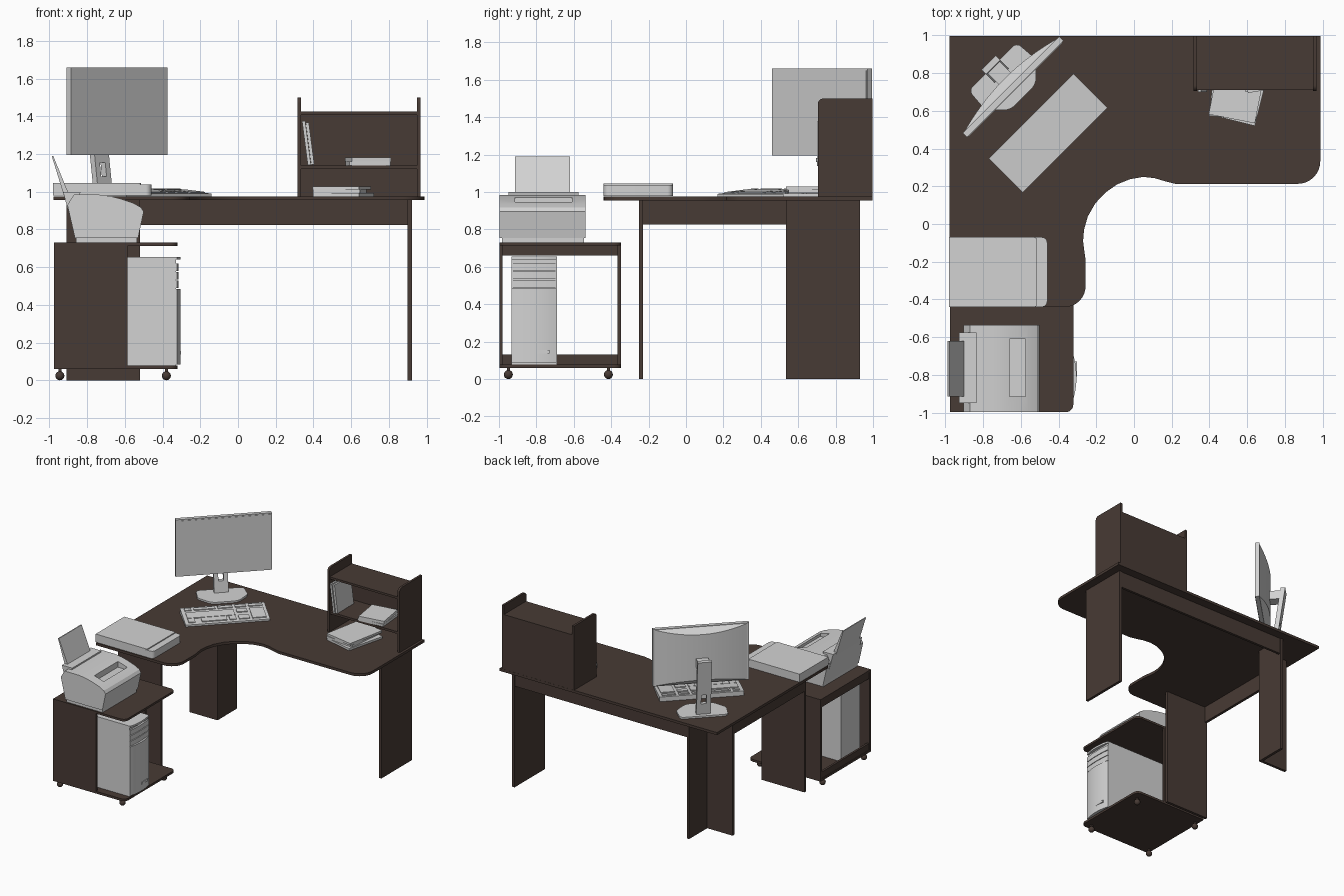
import bpy, bmesh, math
from mathutils import Matrix, Vector

if "Cube" in bpy.data.objects:
    bpy.data.objects.remove(bpy.data.objects["Cube"])


def material(name, rgb):
    m = bpy.data.materials.new(name)
    m.diffuse_color = (*rgb, 1)
    m.use_nodes = True
    m.node_tree.nodes["Principled BSDF"].inputs["Base Color"].default_value = m.diffuse_color
    return m


WOOD = material("dark_wood", (0.064, 0.043, 0.035))
GREY = material("light_grey", (0.65, 0.65, 0.65))
I4 = Matrix.Identity(4)


def finish(name, bm, mat, mw=I4):
    bmesh.ops.recalc_face_normals(bm, faces=bm.faces)
    me = bpy.data.meshes.new(name)
    bm.to_mesh(me)
    bm.free()
    me.materials.append(mat)
    me.shade_smooth()
    me.set_sharp_from_angle(angle=math.radians(25))
    ob = bpy.data.objects.new(name, me)
    ob.matrix_world = mw
    bpy.context.collection.objects.link(ob)
    return ob


def prism(name, pts, axis, a, b, mat, mw=I4):
    """Extrude a 2D outline along x (pts = y,z), y (pts = x,z) or z (pts = x,y)."""
    put = {'x': lambda p, d: (d, p[0], p[1]),
           'y': lambda p, d: (p[0], d, p[1]),
           'z': lambda p, d: (p[0], p[1], d)}[axis]
    bm = bmesh.new()
    f = bm.faces.new([bm.verts.new(put(p, a)) for p in pts])
    ext = bmesh.ops.extrude_face_region(bm, geom=[f])
    shift = Vector(put((0, 0), b - a))
    bmesh.ops.translate(bm, vec=shift,
                        verts=[v for v in ext['geom'] if isinstance(v, bmesh.types.BMVert)])
    return finish(name, bm, mat, mw)


def box(name, x, y, z, mat, mw=I4):
    return prism(name, [(x[0], y[0]), (x[1], y[0]), (x[1], y[1]), (x[0], y[1])],
                 'z', z[0], z[1], mat, mw)


def rounded(pts, n=8):
    """Outline from (x, y, radius) corners; radius 0 stays sharp."""
    out = []
    for i, (x, y, r) in enumerate(pts):
        p = Vector((x, y))
        if not r:
            out.append((x, y))
            continue
        u = (Vector(pts[i - 1][:2]) - p).normalized()
        v = (Vector(pts[(i + 1) % len(pts)][:2]) - p).normalized()
        w = math.sin(u.angle(v) / 2)
        a, b = p + u * r, p + v * r
        for k in range(n + 1):
            t = k / n
            c0, c1, c2 = (1 - t) ** 2, 2 * w * t * (1 - t), t * t
            q = (a * c0 + p * c1 + b * c2) / (c0 + c1 + c2)
            out.append((q.x, q.y))
    return out


def placed(x, y, z, turn):
    return Matrix.Translation((x, y, z)) @ Matrix.Rotation(math.radians(turn), 4, 'Z')


# Corner desk top with a concave sitting curve
bay = [(0.22, 0.213), (0.17, 0.225), (0.11, 0.243), (0.05, 0.25), (-0.02, 0.238),
       (-0.09, 0.21), (-0.15, 0.168), (-0.205, 0.11), (-0.245, 0.04), (-0.265, -0.03),
       (-0.27, -0.09), (-0.264, -0.14), (-0.257, -0.19)]
prism("desk_top", rounded([(-0.978, 0.997, 0), (0.988, 0.997, 0), (0.988, 0.213, 0.12)]
      + [(x, y, 0) for x, y in bay] + [(-0.257, -0.44, 0.11), (-0.978, -0.44, 0)]),
      'z', 0.955, 0.976, WOOD)

# Panel legs and aprons
box("right_leg", (0.9, 0.922), (0.535, 0.93), (0, 0.955), WOOD)
box("left_leg", (-0.91, -0.52), (-0.252, -0.23), (0, 0.955), WOOD)
box("corner_leg_side", (-0.68, -0.658), (0.675, 0.93), (0, 0.955), WOOD)
box("corner_leg_front", (-0.91, -0.68), (0.675, 0.697), (0, 0.955), WOOD)
box("back_apron", (-0.658, 0.9), (0.905, 0.925), (0.825, 0.955), WOOD)
box("side_apron", (-0.91, -0.888), (-0.23, 0.675), (0.825, 0.955), WOOD)

# Bookshelf on the desk
side = rounded([(0.705, 0.976, 0), (0.996, 0.976, 0), (0.996, 1.5, 0), (0.705, 1.5, 0.03)])
for label, x in (("left", 0.315), ("right", 0.95)):
    prism("bookshelf_%s_side" % label, side, 'x', x, x + 0.018, WOOD)
box("bookshelf_top", (0.333, 0.95), (0.71, 0.996), (1.408, 1.425), WOOD)
box("bookshelf_middle", (0.333, 0.95), (0.71, 0.996), (1.122, 1.14), WOOD)
box("bookshelf_back", (0.333, 0.95), (0.98, 0.996), (0.976, 1.41), WOOD)

# Books and papers
lean = Matrix.Translation((0.388, 0.8, 1.143)) @ Matrix.Rotation(-0.13, 4, 'Y')
for i, (x, h, y) in enumerate([(-0.018, 0.235, -0.1), (0.0, 0.225, -0.09)]):
    box("leaning_book_%d" % (i + 1), (x, x + 0.017), (y, 0.12), (0, h), GREY, lean)
for i, (w, t, turn) in enumerate([(0.11, 0.02, 5), (0.105, 0.022, 9)]):
    box("shelf_book_%d" % (i + 1), (-w, w), (-0.115, 0.115), (0, t), GREY,
        placed(0.69, 0.825, 1.14 + 0.02 * i, turn))
for i, (x, y, turn) in enumerate([(0.56, 0.71, -14), (0.54, 0.725, -6), (0.55, 0.72, -11)]):
    box("paper_stack_%d" % (i + 1), (-0.125, 0.125), (-0.165, 0.165), (0, 0.017), GREY,
        placed(x, y, 0.976 + 0.018 * i, turn))

# Monitor, turned 45 degrees (local -y is the screen side)
MON = placed(-0.63, 0.715, 0, 45)
box("monitor_frame", (-0.362, 0.362), (0, 0.032), (1.195, 1.66), GREY, MON)
box("monitor_screen", (-0.352, 0.352), (-0.003, 0.005), (1.205, 1.65), GREY, MON)
# bowed back whose top and bottom slope inwards
bowed = [(0.355 - 0.71 * k / 20, 0.03 + 0.05 * (1 - (1 - k / 10) ** 2)) for k in range(21)]
shell = prism("monitor_back", bowed, 'z', 1.197, 1.658, GREY, MON)
for v in shell.data.vertices:
    v.co.z += (v.co.y - 0.03) * (0.9 if v.co.z < 1.4 else -0.9)


def neck(label, x0, x1, z0, z1):
    y0, y1 = (0.1 + 0.14 * (z - 0.975) for z in (z0, z1))
    prism("monitor_neck_" + label, [(y0, z0), (y0 + 0.035, z0), (y1 + 0.035, z1), (y1, z1)],
          'x', x0, x1, GREY, MON)


neck("left", -0.054, -0.02, 0.985, 1.44)
neck("right", 0.02, 0.054, 0.985, 1.44)
neck("lower", -0.02, 0.02, 0.985, 1.08)
neck("upper", -0.02, 0.02, 1.155, 1.44)
box("monitor_mount", (-0.045, 0.045), (0.07, 0.165), (1.35, 1.42), GREY, MON)
prism("monitor_base", rounded([(-0.18, 0.17, 0.03), (0.18, 0.17, 0.03), (0.19, 0.04, 0.03),
      (0.1, -0.06, 0.04), (-0.1, -0.06, 0.04), (-0.19, 0.04, 0.03)]),
      'z', 0.976, 0.99, GREY, MON)

# Keyboard wedge with raised key blocks
KEY = placed(-0.455, 0.482, 0.976, 45)


def slope(y):
    return 0.014 + 0.09 * (y + 0.127)


prism("keyboard_body", [(-0.127, 0), (0.127, 0), (0.127, slope(0.127)), (-0.127, slope(-0.127))],
      'x', -0.318, 0.318, GREY, KEY)
blocks = [(-0.29, 0.07, -0.04, 0.045), (-0.29, -0.24, -0.1, -0.045), (-0.19, 0.0, -0.1, -0.045),
          (0.02, 0.07, -0.1, -0.045), (-0.29, -0.24, 0.075, 0.105), (-0.22, -0.06, 0.075, 0.105),
          (-0.04, 0.07, 0.075, 0.105), (0.09, 0.17, 0.0, 0.045), (0.09, 0.17, 0.075, 0.105),
          (0.09, 0.17, -0.1, -0.045), (0.19, 0.295, -0.1, 0.045), (0.19, 0.295, 0.075, 0.105)]
for i, (x0, x1, y0, y1) in enumerate(blocks):
    prism("key_block_%d" % (i + 1), [(y0, slope(y0) - 0.004), (y1, slope(y1) - 0.004),
          (y1, slope(y1) + 0.007), (y0, slope(y0) + 0.007)], 'x', x0, x1, GREY, KEY)

# Scanner
prism("scanner", rounded([(-0.98, -0.44, 0), (-0.46, -0.44, 0.03), (-0.46, -0.07, 0.03),
      (-0.98, -0.07, 0)]), 'z', 0.98, 1.038, GREY)
prism("scanner_lid", rounded([(-0.98, -0.44, 0), (-0.515, -0.44, 0.015), (-0.515, -0.07, 0.015),
      (-0.98, -0.07, 0)]), 'z', 1.02, 1.046, GREY)

# Rolling cart
for label, y in (("near", -0.998), ("far", -0.365)):
    box("cart_%s_side" % label, (-0.975, -0.585), (y, y + 0.018), (0.075, 0.715), WOOD)
board = rounded([(-0.975, -0.998, 0), (-0.322, -0.998, 0.04), (-0.322, -0.347, 0.04),
                 (-0.975, -0.347, 0)])
prism("cart_top", board, 'z', 0.713, 0.73, WOOD)
prism("cart_bottom", board, 'z', 0.06, 0.078, WOOD)
box("cart_upper_rail", (-0.97, -0.952), (-0.98, -0.365), (0.66, 0.713), WOOD)
box("cart_lower_rail", (-0.97, -0.952), (-0.98, -0.365), (0.078, 0.13), WOOD)
for i, (x, y) in enumerate([(x, y) for x in (-0.945, -0.38) for y in (-0.95, -0.415)]):
    bm = bmesh.new()
    bmesh.ops.create_uvsphere(bm, u_segments=16, v_segments=10, radius=0.024,
                              matrix=Matrix.Translation((x, y, 0.024)))
    finish("caster_%d" % (i + 1), bm, WOOD)
    box("caster_stem_%d" % (i + 1), (x - 0.008, x + 0.008), (y - 0.008, y + 0.008),
        (0.035, 0.062), WOOD)

# Computer tower with a bowed front
box("tower_case", (-0.92, -0.33), (-0.933, -0.69), (0.078, 0.655), GREY)


def bow(depth):
    arc = [(-0.335 + depth * (1 - (k / 5 - 1) ** 2) + 0.012, -0.933 + 0.0243 * k)
           for k in range(11)]
    return [(-0.335, -0.933)] + arc + [(-0.335, -0.69)]


prism("tower_lower_front", bow(0.018), 'z', 0.085, 0.485, GREY)
for i in range(3):
    prism("drive_cover_%d" % (i + 1), bow(0.008), 'z', 0.49 + 0.045 * i, 0.53 + 0.045 * i, GREY)
prism("tower_top_lip", bow(0.018), 'z', 0.64, 0.655, GREY)
box("tower_port_panel", (-0.33, -0.303), (-0.81, -0.73), (0.137, 0.155), GREY)

# Printer with a cut output slot
box("printer_foot", (-0.86, -0.535), (-0.985, -0.545), (0.73, 0.76), GREY)
printer = prism("printer_body", [(-0.865, 0.755), (-0.53, 0.755), (-0.5, 0.895), (-0.515, 0.918),
                (-0.56, 0.942), (-0.62, 0.962), (-0.68, 0.977), (-0.74, 0.985), (-0.87, 0.985),
                (-0.905, 0.93)], 'y', -0.997, -0.537, GREY)
cutter = box("slot_cutter", (-0.66, -0.575), (-0.915, -0.61), (0.925, 1.05), GREY)
cutter.hide_render = True
cutter.display_type = 'WIRE'
cut = printer.modifiers.new("slot", 'BOOLEAN')
cut.operation, cut.object, cut.solver = 'DIFFERENCE', cutter, 'EXACT'
prism("printer_feeder", [(-0.89, 0.86), (-0.87, 0.86), (-0.835, 1.0), (-0.928, 1.0)],
      'y', -0.95, -0.575, GREY)
prism("printer_paper", [(-0.988, 1.19), (-0.98, 1.19), (-0.89, 0.97), (-0.92, 0.97)],
      'y', -0.915, -0.62, GREY)
